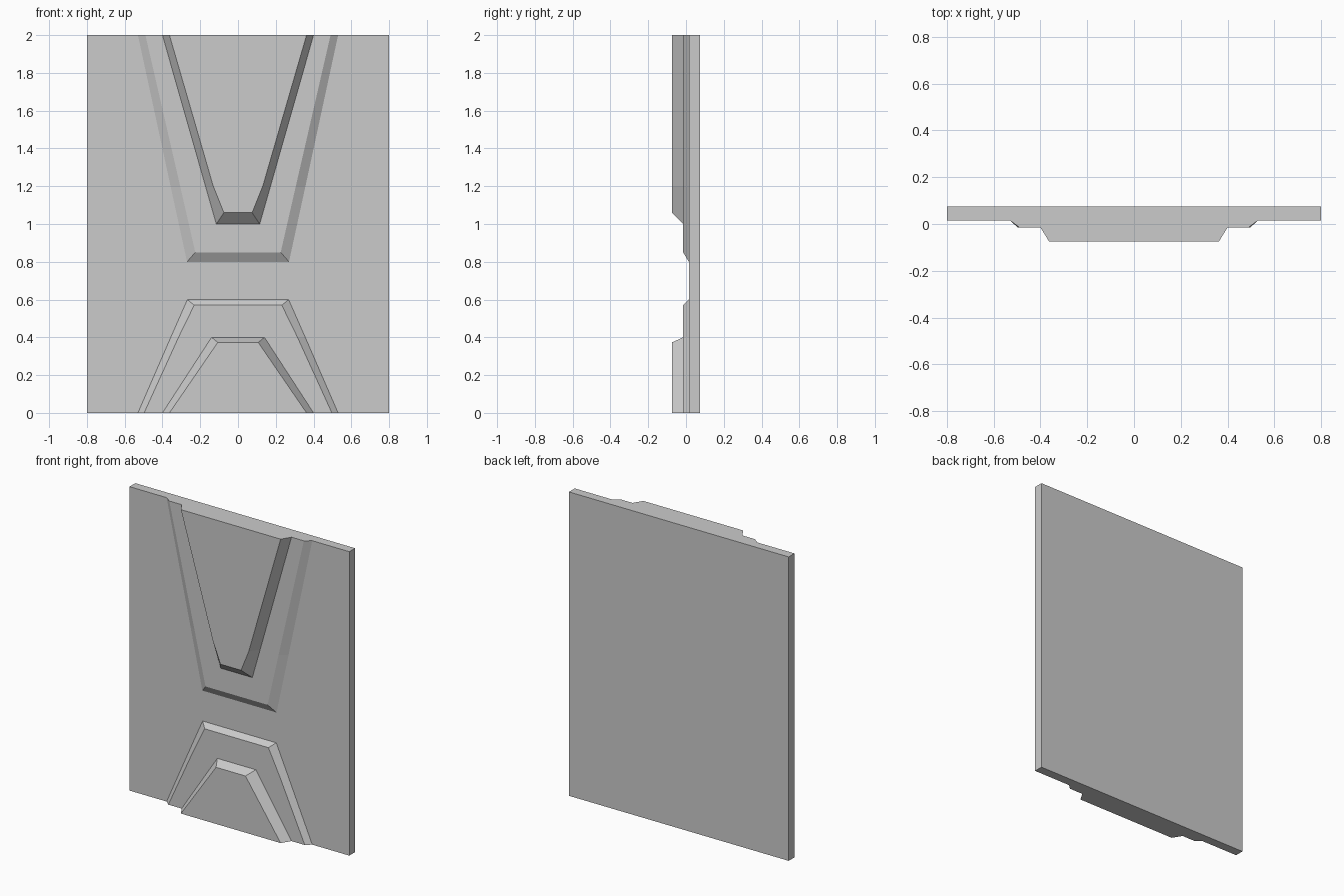
import bpy
import bmesh

if "Cube" in bpy.data.objects:
    bpy.data.objects.remove(bpy.data.objects["Cube"])


def make_object(name, bm):
    bmesh.ops.recalc_face_normals(bm, faces=bm.faces)
    mesh = bpy.data.meshes.new(name)
    bm.to_mesh(mesh)
    bm.free()
    obj = bpy.data.objects.new(name, mesh)
    bpy.context.collection.objects.link(obj)
    return obj


def slab(name, half_width, y0, y1, height):
    bm = bmesh.new()
    bmesh.ops.create_cube(bm, size=1)
    for v in bm.verts:
        v.co.x *= 2 * half_width
        v.co.y = y0 if v.co.y < 0 else y1
        v.co.z = (v.co.z + 0.5) * height
    make_object(name, bm)


def bevelled_panel(name, base, face, y_base, y_face):
    """Raised panel from half outlines (half_width, z); base and face match up."""
    bm = bmesh.new()

    def ring(half, y):
        outline = half + [(-x, z) for x, z in reversed(half)]
        return [bm.verts.new((x, y, z)) for x, z in outline]

    back, front = ring(base, y_base), ring(face, y_face)
    n = len(back)
    for i in range(n):
        j = (i + 1) % n
        bm.faces.new((back[i], back[j], front[j], front[i]))
    bm.faces.new(front)
    bm.faces.new(back)
    bmesh.ops.recalc_face_normals(bm, faces=bm.faces)
    make_object(name, bm)


Y_SLAB, Y_LOW, Y_HIGH = 0.015, -0.015, -0.075

# Backing slab
slab("backing_slab", 0.8, Y_SLAB, 0.075, 2.0)

# Upper stepped relief, tapering downwards
bevelled_panel("upper_outer_panel",
               [(0.53, 2), (0.357, 1.2), (0.27, 0.8)],
               [(0.49, 2), (0.306, 1.2), (0.226, 0.85)],
               Y_SLAB, Y_LOW)
bevelled_panel("upper_inner_panel",
               [(0.40, 2), (0.172, 1.2), (0.115, 1.0)],
               [(0.363, 2), (0.131, 1.2), (0.075, 1.06)],
               Y_LOW, Y_HIGH)

# Lower stepped relief, tapering upwards
bevelled_panel("lower_outer_panel",
               [(0.53, 0), (0.356, 0.4), (0.268, 0.6)],
               [(0.497, 0), (0.315, 0.4), (0.232, 0.57)],
               Y_SLAB, Y_LOW)
bevelled_panel("lower_inner_panel",
               [(0.40, 0), (0.14, 0.4)],
               [(0.363, 0), (0.107, 0.373)],
               Y_LOW, Y_HIGH)
